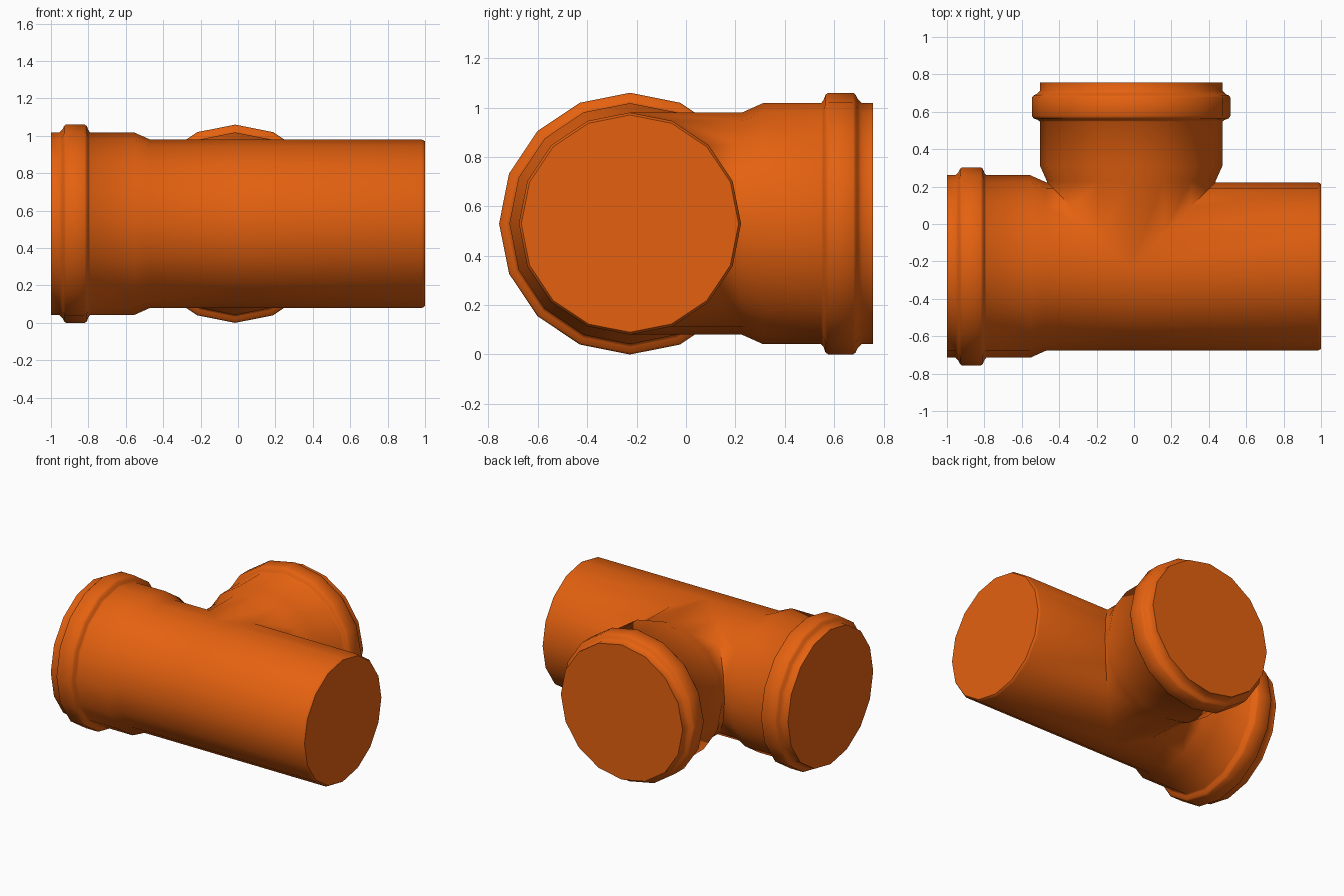
import bpy, bmesh, math

if "Cube" in bpy.data.objects:
    bpy.data.objects.remove(bpy.data.objects["Cube"])

SIDES = 16
R = 0.45                        # pipe radius
XC, YC, ZC = -0.015, -0.227, 0.53   # where the two pipe axes cross

# socket profile: (distance from open end, radius)
SOCKET = [(0, 0.488), (0.045, 0.488), (0.062, 0.505), (0.07, 0.522), (0.08, 0.53),
          (0.18, 0.53), (0.192, 0.522), (0.2, 0.5), (0.21, 0.488), (0.445, 0.488), (0.53, R)]
SPIGOT = [(0, 0.44), (0.008, 0.446), (0.018, R)]

bm = bmesh.new()
ANGLES = [2 * math.pi * i / SIDES for i in range(SIDES)]


def main_point(d, c, s):
    return (d, YC + c, ZC + s)


def branch_point(d, c, s):
    return (XC + c, d, ZC + s)


def add_arm(point, end, direction, profile, mitre):
    """Loft a capped arm from its open end to the mitred joint with the other arms."""
    rings = []
    for dist, r in profile:
        rings.append([bm.verts.new(point(end + direction * dist, r * math.cos(a), r * math.sin(a)))
                      for a in ANGLES])
    rings.append([bm.verts.new(point(mitre(R * math.cos(a)), R * math.cos(a), R * math.sin(a)))
                  for a in ANGLES])
    bm.faces.new(rings[0])
    for p, q in zip(rings, rings[1:]):
        for i in range(SIDES):
            j = (i + 1) % SIDES
            bm.faces.new((p[i], p[j], q[j], q[i]))


# main run: socket on the left, plain spigot on the right
add_arm(main_point, -1.0, 1, SOCKET, lambda c: XC - max(0, c))
add_arm(main_point, 1.0, -1, SPIGOT, lambda c: XC + max(0, c))
# side branch with socket, ending in the V-shaped mitre
add_arm(branch_point, 0.757, -1, SOCKET, lambda c: YC + abs(c))

# weld the three arms into one shell
bmesh.ops.remove_doubles(bm, verts=bm.verts, dist=0.0015)
bmesh.ops.recalc_face_normals(bm, faces=bm.faces)
mesh = bpy.data.meshes.new("pipe_tee")
bm.to_mesh(mesh)
bm.free()

tee = bpy.data.objects.new("pipe_tee", mesh)
bpy.context.collection.objects.link(tee)
mat = bpy.data.materials.new("orange_plastic")
mat.diffuse_color = (0.78, 0.12, 0.005, 1)
mat.use_nodes = True
mat.node_tree.nodes["Principled BSDF"].inputs["Base Color"].default_value = mat.diffuse_color
mesh.materials.append(mat)

bpy.context.view_layer.objects.active = tee
tee.select_set(True)
bpy.ops.object.shade_smooth_by_angle(angle=math.radians(50))
